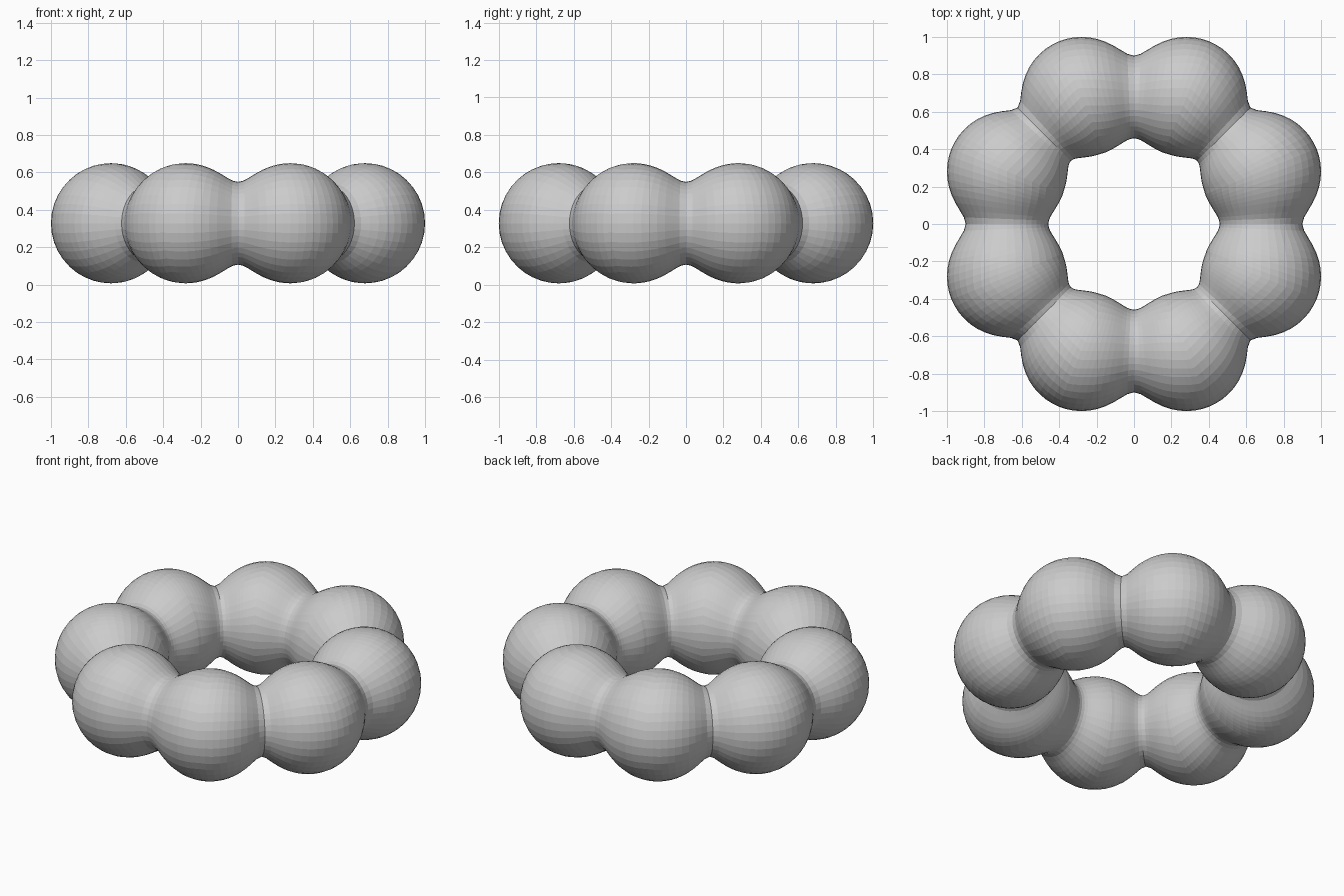
import bpy, bmesh, math
from mathutils import Vector

if "Cube" in bpy.data.objects:
    bpy.data.objects.remove(bpy.data.objects["Cube"])

# Ring of eight balls melted together at their necks
COUNT, RING, BALL, HEIGHT = 8, 0.735, 0.321, 0.328
STEPS, SIDES = 160, 40
SECTOR = math.tau / COUNT
centres = [Vector((RING * math.cos((i + 0.5) * SECTOR),
                   RING * math.sin((i + 0.5) * SECTOR), HEIGHT)) for i in range(COUNT)]


def field(p, k):
    # smooth union of the balls: negative inside, positive outside
    return -k * math.log(sum(math.exp(-((p - c).length - BALL) / k) for c in centres))


def surface_point(start, direction, k):
    near, far = 0.0, 0.45
    for _ in range(14):
        mid = (near + far) / 2
        if field(start + direction * mid, k) < 0:
            near = mid
        else:
            far = mid
    return start + direction * near


bm = bmesh.new()
rings = []
for s in range(STEPS):
    a = s * math.tau / STEPS
    neck = round(a / SECTOR)
    # softer necks on the axes, tighter ones on the diagonals
    k = 0.053 if neck % 2 == 0 else 0.036
    out = Vector((math.cos(a), math.sin(a), 0))
    start = out * (RING * math.cos(SECTOR / 2) / math.cos(a - neck * SECTOR))
    start.z = HEIGHT
    ring = []
    for j in range(SIDES):
        b = j * math.tau / SIDES
        d = out * math.cos(b) + Vector((0, 0, math.sin(b)))
        ring.append(bm.verts.new(surface_point(start, d, k)))
    rings.append(ring)

for s in range(STEPS):
    r0, r1 = rings[s], rings[(s + 1) % STEPS]
    for j in range(SIDES):
        n = (j + 1) % SIDES
        bm.faces.new((r0[j], r1[j], r1[n], r0[n]))
bmesh.ops.recalc_face_normals(bm, faces=bm.faces)

mesh = bpy.data.meshes.new("ball_ring")
bm.to_mesh(mesh)
bm.free()
bpy.context.collection.objects.link(bpy.data.objects.new("ball_ring", mesh))
